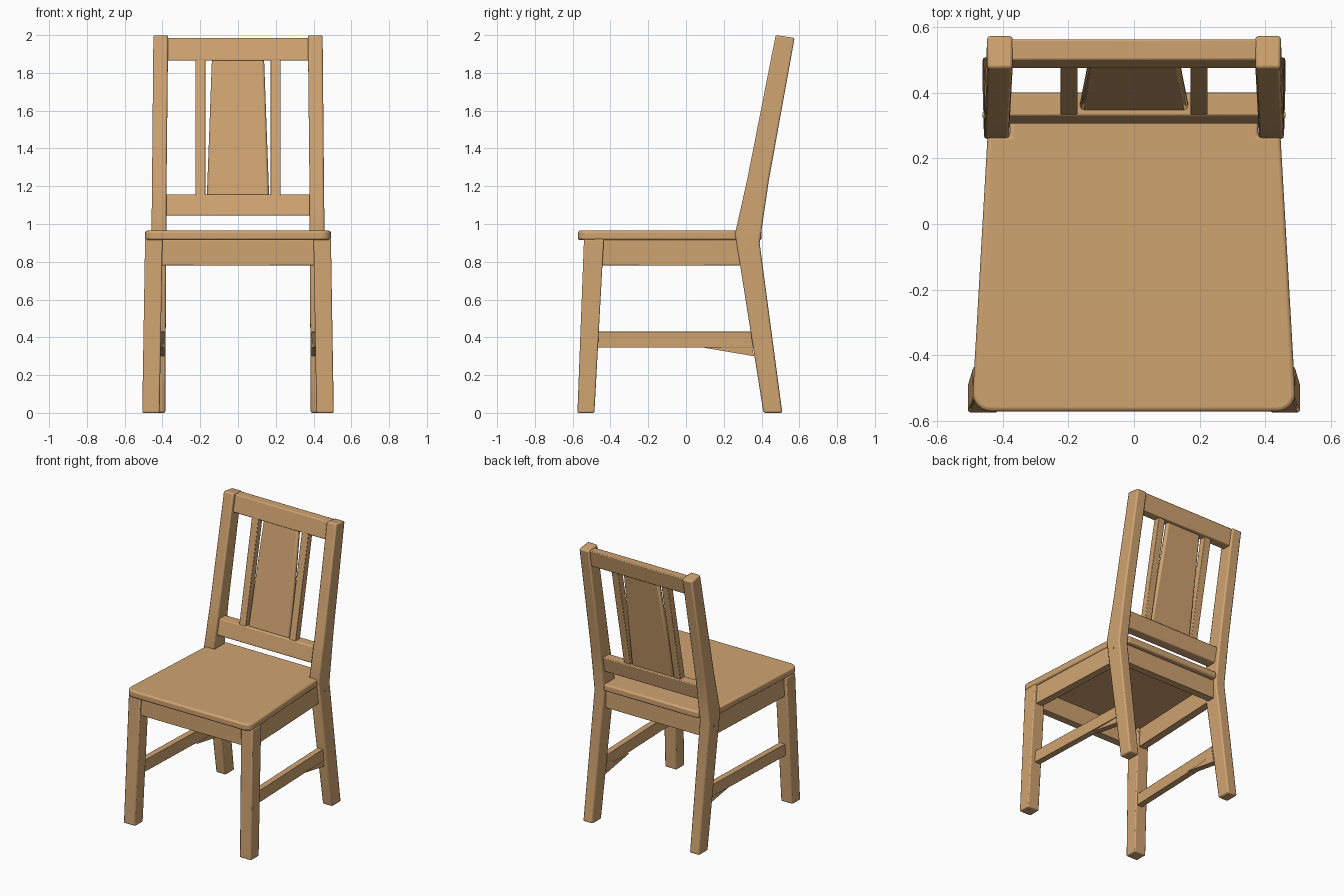
import bpy, bmesh, math

if "Cube" in bpy.data.objects:
    bpy.data.objects.remove(bpy.data.objects["Cube"])

wood = bpy.data.materials.new("warm tan wood")
wood.diffuse_color = (0.63, 0.37, 0.165, 1)
wood.use_nodes = True
wood.node_tree.nodes["Principled BSDF"].inputs["Base Color"].default_value = wood.diffuse_color


def finish(name, bm, bevel=0.0, segments=2, mirror=False):
    bmesh.ops.recalc_face_normals(bm, faces=bm.faces)
    me = bpy.data.meshes.new(name)
    bm.to_mesh(me)
    bm.free()
    ob = bpy.data.objects.new(name, me)
    bpy.context.collection.objects.link(ob)
    me.materials.append(wood)
    if bevel:
        m = ob.modifiers.new("soft edges", 'BEVEL')
        m.width, m.segments, m.angle_limit = bevel, segments, math.radians(35)
    if mirror:
        m = ob.modifiers.new("other side", 'MIRROR')
        m.use_mirror_merge = False
    bpy.ops.object.select_all(action='DESELECT')
    ob.select_set(True)
    bpy.context.view_layer.objects.active = ob
    bpy.ops.object.shade_smooth_by_angle(angle=math.radians(32))
    return ob


def loft(name, sections, bevel=0.006, mirror=False):
    """Skin a row of matching point loops and cap both ends."""
    bm = bmesh.new()
    rings = [[bm.verts.new(p) for p in s] for s in sections]
    n = len(rings[0])
    for a, b in zip(rings, rings[1:]):
        for i in range(n):
            j = (i + 1) % n
            bm.faces.new((a[i], a[j], b[j], b[i]))
    bm.faces.new(rings[0])
    bm.faces.new(rings[-1])
    return finish(name, bm, bevel, 2, mirror)


def level(x0, x1, yf, yb, zf, zb=None):
    """Four corners of a cross-section; front and back heights may differ."""
    zb = zf if zb is None else zb
    return [(x0, yf, zf), (x1, yf, zf), (x1, yb, zb), (x0, yb, zb)]


# Legs; the rear ones carry on up as the leaning back posts
loft("front_leg", [level(.415, .507, -.575, -.485, 0),
                   level(.400, .492, -.54, -.435, .92)], .007, True)
loft("rear_leg_and_post", [level(.385, .462, .41, .51, 0),
                           level(.380, .458, .26, .39, .95, .90),
                           level(.378, .455, .325, .44, 1.24),
                           level(.370, .448, .475, .575, 2.0, 1.985)], .009, True)

# Seat board: tapered, rounded front corners, notched around the posts
r = .055
half = [(.492 - r + r * math.cos(a), -.572 + r + r * math.sin(a))
        for a in [math.radians(-90 + 15 * k) for k in range(7)]]
half += [(.447, .27), (.378, .27), (.378, .40)]
outline = half + [(-x, y) for x, y in reversed(half)]
bm = bmesh.new()
base = bm.faces.new([bm.verts.new((x, y, .915)) for x, y in outline])
top = bmesh.ops.extrude_face_region(bm, geom=[base])
bmesh.ops.translate(bm, vec=(0, 0, .05),
                    verts=[v for v in top['geom'] if isinstance(v, bmesh.types.BMVert)])
finish("seat", bm, .012, 3)

# Apron under the seat
loft("front_apron", [level(-.41, .41, -.525, -.47, .78),
                     level(-.41, .41, -.525, -.47, .916)], .003)
loft("rear_apron", [level(-.39, .39, .31, .365, .78),
                    level(-.39, .39, .31, .365, .916)], .003)


def side_bar(name, z0, z1, y0, y1, front_x, rear_x, thick):
    loft(name, [[(x - thick, y, z0), (x, y, z0), (x, y, z1), (x - thick, y, z1)]
                for x, y in ((front_x, y0), (rear_x, y1))], .003, True)


side_bar("side_apron", .78, .916, -.45, .30, .473, .44, .055)
side_bar("side_stretcher", .345, .43, -.48, .36, .465, .435, .045)

# Small wedge where the stretcher meets the rear leg
wedge = [(.09, .346), (.36, .30), (.335, .425), (.26, .35)]
loft("stretcher_wedge", [[(x, y, z) for y, z in wedge] for x in (.388, .432)], 0, True)

# Small dowel end on the outside of each rear leg
bm = bmesh.new()
bmesh.ops.create_cone(bm, cap_ends=True, segments=12, radius1=.008, radius2=.008, depth=.008)
for v in bm.verts:
    v.co = (.458 + v.co.z, .333 + v.co.x, .865 + v.co.y)
finish("dowel", bm, mirror=True)

# Back rails, leaning with the posts
loft("top_rail", [level(-.385, .385, .475, .54, 1.865),
                  level(-.385, .385, .50, .564, 1.985)], .006)
loft("lower_rail", [level(-.39, .39, .305, .378, 1.045),
                    level(-.39, .39, .33, .402, 1.155)], .006)

# Broad tapered centre panel and the two narrow slats
loft("back_panel", [level(-.165, .165, .346, .380, 1.145),
                    level(-.138, .138, .484, .518, 1.875)], .012)
loft("back_slat", [level(.172, .225, .332, .382, 1.145),
                   level(.172, .225, .478, .528, 1.875)], .004, True)
